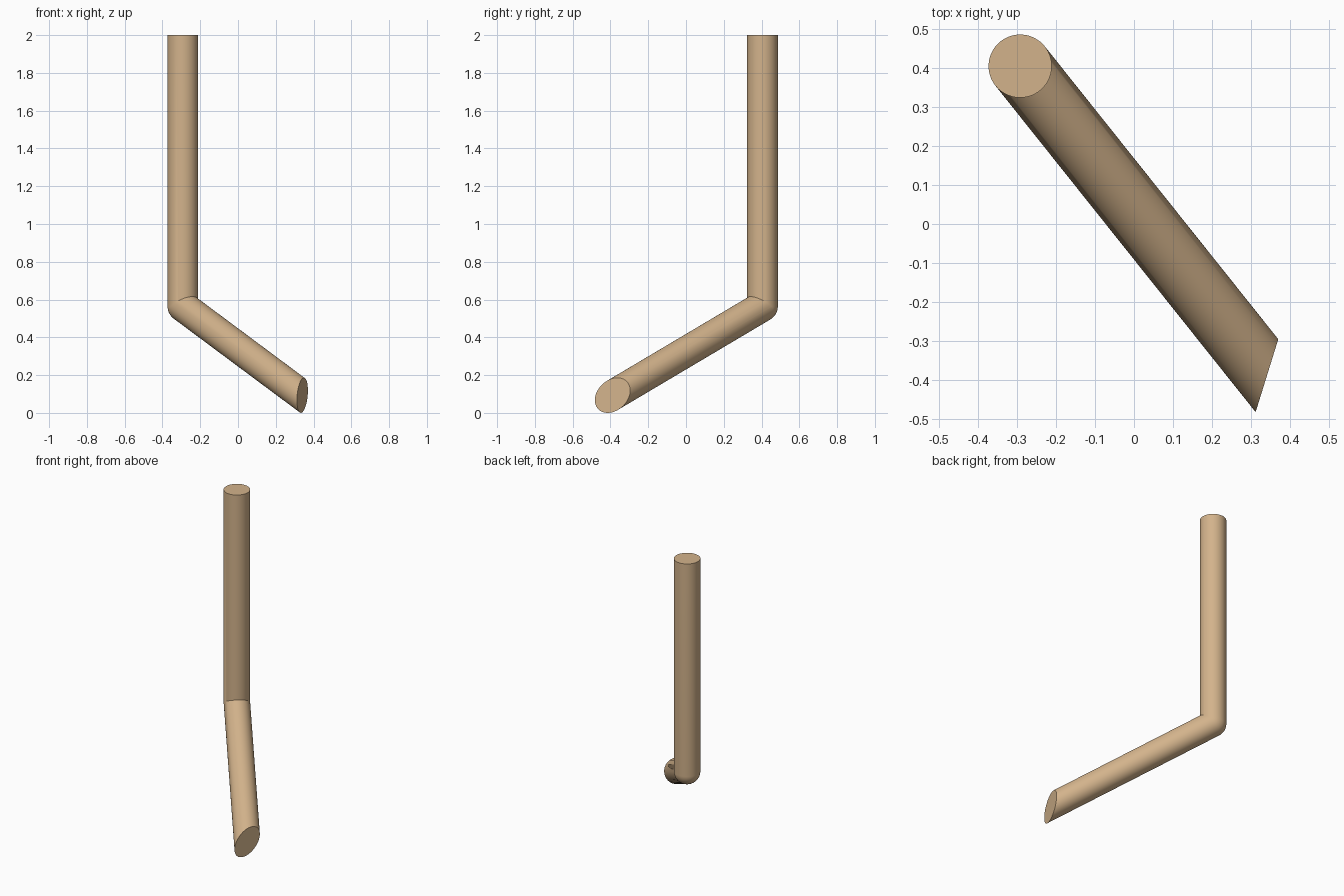
import bpy, bmesh, math
from mathutils import Vector, Matrix

if "Cube" in bpy.data.objects:
    bpy.data.objects.remove(bpy.data.objects["Cube"])

R = 0.081
JOINT = Vector((-0.292, 0.405, 0.564))      # where the two axes meet
END = Vector((0.341, -0.389, 0.093))        # centre of the slanted cut
CUT_NORMAL = Vector((0.187, -0.058, 0))     # vertical cut plane
TOP = 2.0 - JOINT.z

bm = bmesh.new()

# Upright tube with a rounded bottom, spun from a profile
profile = [(0, TOP), (R, TOP)]
profile += [(R * math.cos(a), -R * math.sin(a))
            for a in (math.pi / 2 * i / 16 for i in range(17))]
verts = [bm.verts.new((x, 0, z)) for x, z in profile]
edges = [bm.edges.new(pair) for pair in zip(verts, verts[1:])]
bmesh.ops.spin(bm, geom=verts + edges, cent=(0, 0, 0), axis=(0, 0, 1),
               angle=math.tau, steps=64)
bmesh.ops.remove_doubles(bm, verts=bm.verts, dist=1e-5)
bmesh.ops.translate(bm, verts=bm.verts, vec=JOINT)

# Trim at the mitre plane, then reflect across it to make the slanted tube
mitre = (Vector((0, 0, 1)) - (END - JOINT).normalized()).normalized()
bmesh.ops.bisect_plane(bm, geom=bm.verts[:] + bm.edges[:] + bm.faces[:], dist=1e-6,
                       plane_co=JOINT, plane_no=mitre, clear_inner=True)
copy = bmesh.ops.duplicate(bm, geom=bm.verts[:] + bm.edges[:] + bm.faces[:])["geom"]
for v in copy:
    if isinstance(v, bmesh.types.BMVert):
        v.co -= 2 * (v.co - JOINT).dot(mitre) * mitre
bmesh.ops.remove_doubles(bm, verts=bm.verts, dist=1e-5)

# Angled cut on the free end
cut = bmesh.ops.bisect_plane(bm, geom=bm.verts[:] + bm.edges[:] + bm.faces[:], dist=1e-6,
                             plane_co=END, plane_no=CUT_NORMAL, clear_outer=True)
rim = [e for e in cut["geom_cut"] if isinstance(e, bmesh.types.BMEdge)]
bmesh.ops.holes_fill(bm, edges=rim, sides=0)
bmesh.ops.recalc_face_normals(bm, faces=bm.faces)

mesh = bpy.data.meshes.new("bent_rod")
bm.to_mesh(mesh)
bm.free()
rod = bpy.data.objects.new("bent_rod", mesh)
bpy.context.collection.objects.link(rod)

# Tan colour and smooth shading
mat = bpy.data.materials.new("tan")
mat.diffuse_color = (0.65, 0.45, 0.26, 1)
mat.use_nodes = True
mat.node_tree.nodes["Principled BSDF"].inputs["Base Color"].default_value = mat.diffuse_color
mesh.materials.append(mat)
bpy.context.view_layer.objects.active = rod
rod.select_set(True)
bpy.ops.object.shade_smooth_by_angle(angle=math.radians(30))
